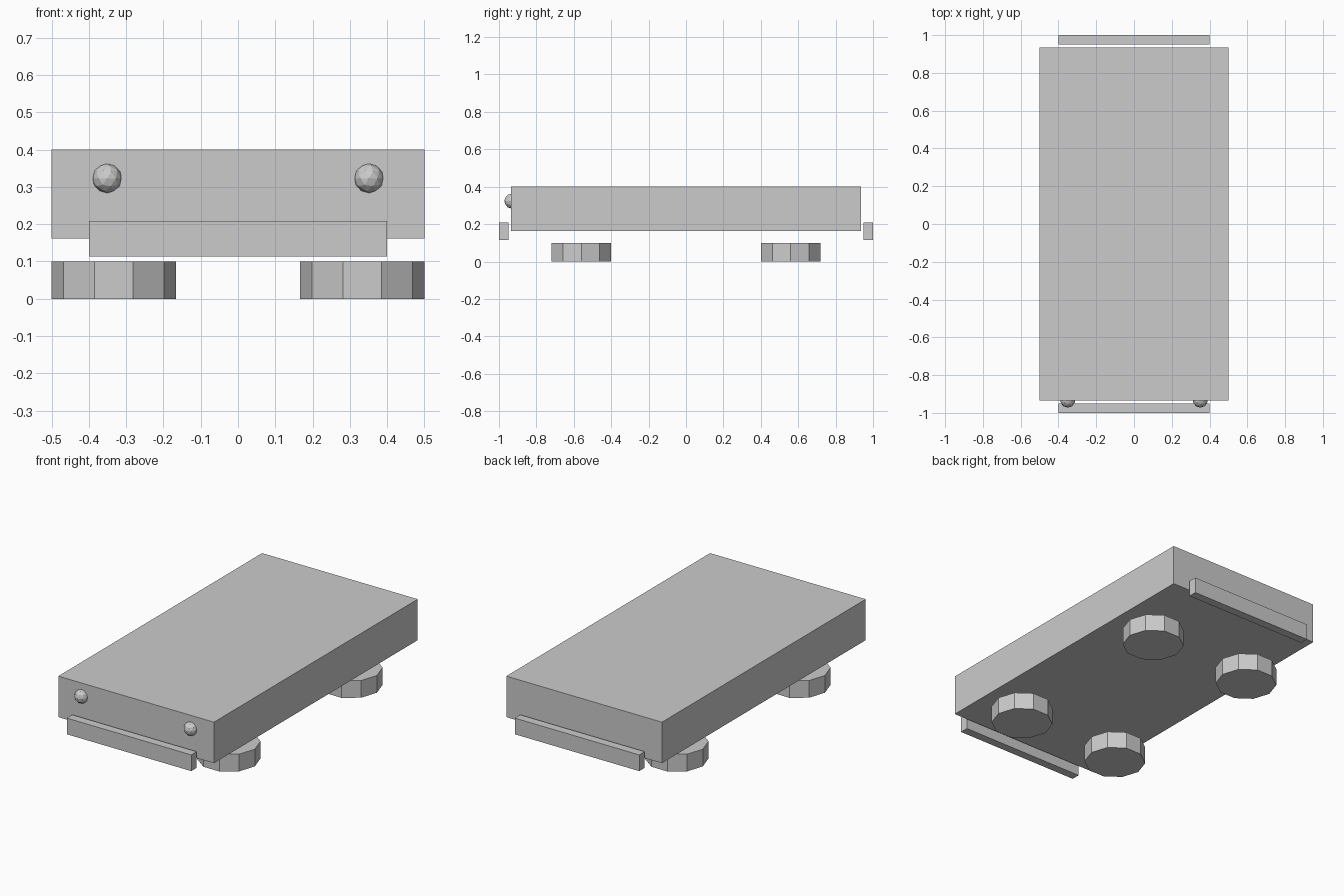
import bpy

if "Cube" in bpy.data.objects:
    bpy.data.objects.remove(bpy.data.objects["Cube"])


def box(name, lo, hi):
    """Axis-aligned box between two corners."""
    centre = [(a + b) / 2 for a, b in zip(lo, hi)]
    bpy.ops.mesh.primitive_cube_add(size=1, location=centre)
    ob = bpy.context.object
    ob.name = name
    ob.scale = [b - a for a, b in zip(lo, hi)]
    bpy.ops.object.transform_apply(location=False, rotation=False, scale=True)
    return ob


# Main slab body
box("body", (-0.5, -0.935, 0.162), (0.5, 0.935, 0.40))

# Bumpers standing just clear of both ends
box("front_bumper", (-0.4, -1.0, 0.114), (0.4, -0.95, 0.208))
box("back_bumper", (-0.4, 0.95, 0.114), (0.4, 1.0, 0.208))

# Ten-sided flat discs under the body, corners pointing along x
for end, y in (("front", -0.56), ("back", 0.56)):
    for side, x in (("left", -0.333), ("right", 0.333)):
        bpy.ops.mesh.primitive_cylinder_add(
            vertices=10, radius=0.167, depth=0.10,
            location=(x, y, 0.05), rotation=(0, 0, 1.5707963))
        bpy.context.object.name = f"{end}_{side}_wheel"

# Faceted lamps half sunk into the front face
for side, x in (("left", -0.351), ("right", 0.351)):
    bpy.ops.mesh.primitive_ico_sphere_add(
        subdivisions=2, radius=0.04, location=(x, -0.932, 0.323))
    bpy.context.object.name = f"{side}_headlamp"
